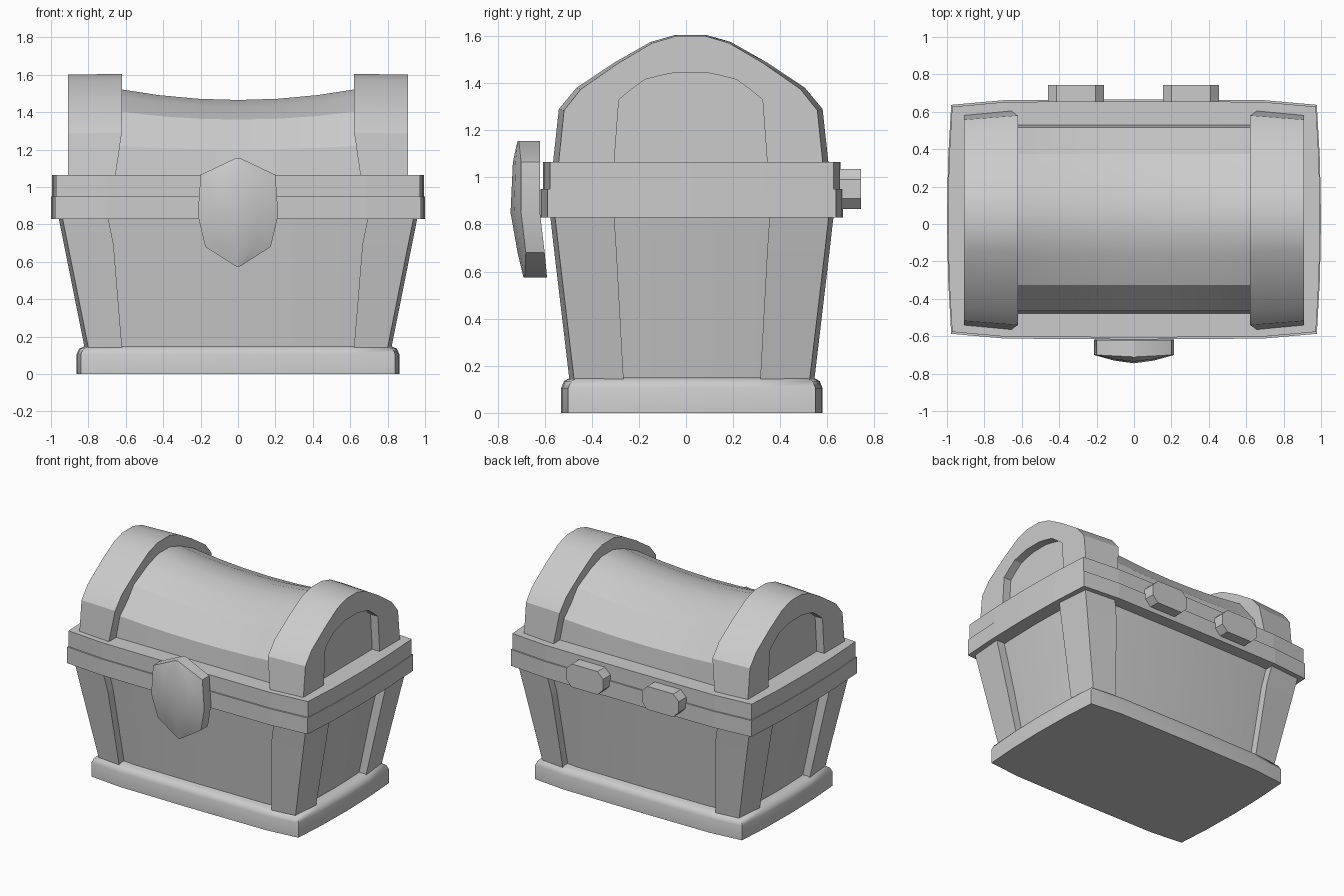
import bpy
import math

cube = bpy.data.objects.get("Cube")
if cube:
    bpy.data.objects.remove(cube)

GREY = (0.6, 0.6, 0.6, 1)
mat = bpy.data.materials.new("plain grey")
mat.use_nodes = True
mat.diffuse_color = GREY
mat.node_tree.nodes["Principled BSDF"].inputs["Base Color"].default_value = GREY

CY = 0.025  # the chest sits slightly behind the centre


def loft(name, rings, smooth=None):
    """Skin a list of equal vertex rings and cap both ends."""
    n = len(rings[0])
    verts = [v for ring in rings for v in ring]
    faces = [(r * n + i, r * n + (i + 1) % n, (r + 1) * n + (i + 1) % n, (r + 1) * n + i)
             for r in range(len(rings) - 1) for i in range(n)]
    faces += [tuple(range(n))[::-1], tuple(range(len(verts) - n, len(verts)))]
    mesh = bpy.data.meshes.new(name)
    mesh.from_pydata(verts, [], faces)
    mesh.materials.append(mat)
    obj = bpy.data.objects.new(name, mesh)
    bpy.context.collection.objects.link(obj)
    bpy.ops.object.select_all(action="DESELECT")
    obj.select_set(True)
    bpy.context.view_layer.objects.active = obj
    bpy.ops.object.mode_set(mode="EDIT")
    bpy.ops.mesh.select_all(action="SELECT")
    bpy.ops.mesh.normals_make_consistent(inside=False)
    bpy.ops.object.mode_set(mode="OBJECT")
    if smooth:
        bpy.ops.object.shade_smooth_by_angle(angle=math.radians(smooth))
    return obj


def bowed(hx, hy, z, bow=0.03):
    """Rectangle whose sides bulge out a little between the corners."""
    quarter = [(hx, 0), (hx - bow * 0.2, hy * 0.5), (hx - bow * 0.75, hy - bow),
               (hx * 0.69, hy - bow * 0.15), (0, hy)]
    half = quarter + [(-x, y) for x, y in quarter[-2::-1]]
    ring = half + [(x, -y) for x, y in half[-2:0:-1]]
    return [(x, y + CY, z) for x, y in ring]


def mirrored(half):
    """Complete an arch profile from its back half, base to crown."""
    return half + [(-y, z) for y, z in half[::-1]]


# Plinth with a softened upper edge
loft("base", [bowed(0.863, 0.555, 0), bowed(0.863, 0.555, 0.105),
              bowed(0.85, 0.543, 0.135), bowed(0.815, 0.515, 0.15)], 50)

# Tapered box between the corner posts
loft("body", [bowed(0.77, 0.475, 0.13), bowed(0.9, 0.555, 0.85)], 30)

# Two rims where lid and box meet
loft("box_rim", [bowed(1.0, 0.642, 0.83), bowed(1.0, 0.642, 0.95)])
loft("lid_rim", [bowed(0.995, 0.632, 0.95), bowed(0.995, 0.632, 1.065)])


# L-shaped corner posts that flare upwards
def post_ring(sx, sy, hx, hy, bx, by, z, t=0.065):
    pts = [(bx, hy), (hx - 0.02, hy - 0.02), (hx, by),
           (hx - t, by), (hx - t - 0.02, hy - t - 0.02), (bx, hy - t)]
    return [(sx * x, sy * y + CY, z) for x, y in pts]


for sx, side in ((1, "left"), (-1, "right")):
    for sy, end in ((-1, "front"), (1, "back")):
        loft(f"{end}_{side}_post", [
            post_ring(sx, sy, 0.82, 0.52, 0.62, 0.29, 0.14),
            post_ring(sx, sy, 0.93, 0.585, 0.665, 0.32, 0.69),
            post_ring(sx, sy, 0.96, 0.602, 0.695, 0.33, 0.84)])

# Barrel lid sagging towards the middle
lid = mirrored([(0.505, 1.06), (0.49, 1.2), (0.35, 1.36), (0.19, 1.43), (0.065, 1.465)])
rings = []
for i in range(-4, 5):
    x = i * 0.2125
    lift = 1 + 0.137 * (x / 0.62) ** 2
    rings.append([(x, y + CY, 1.06 + (z - 1.06) * lift) for y, z in lid])
loft("lid_barrel", rings, 25)

# Arched bands closing each end of the lid
outer = mirrored([(0.585, 1.06), (0.56, 1.29), (0.485, 1.38),
                  (0.32, 1.49), (0.17, 1.575), (0.065, 1.605)])
inner = mirrored([(0.325, 1.06), (0.305, 1.33), (0.25, 1.375),
                  (0.195, 1.415), (0.13, 1.432), (0.065, 1.445)])
for s, side in ((1, "left"), (-1, "right")):
    rings = []
    for (yo, zo), (yi, zi) in zip(outer, inner):
        x_in = 0.62 + 0.035 * max(0, (1.3 - zo) / 0.24)
        rings.append([(s * x_in, yo + 0.02, zo), (s * 0.91, yo * 0.96 + 0.02, zo - 0.005),
                      (s * 0.91, yi + 0.02, zi), (s * x_in, yi + 0.02, zi)])
    loft(f"{side}_lid_arch", rings, 20)

# Shield-shaped lock plate: half width, height, rim y, ridge y, back y
rows = [(0.01, 1.155, -0.71, -0.715, -0.62), (0.2, 1.065, -0.70, -0.735, -0.62),
        (0.215, 0.85, -0.70, -0.745, -0.62), (0.175, 0.68, -0.68, -0.715, -0.6),
        (0.01, 0.575, -0.685, -0.69, -0.59)]
rings = [[(-w, back, z), (-w, rim, z), (-w / 2, (rim + 2 * ridge) / 3, z), (0, ridge, z),
          (w / 2, (rim + 2 * ridge) / 3, z), (w, rim, z), (w, back, z)]
         for w, z, rim, ridge, back in rows]
loft("lock_plate", rings, 40)

# Two hinge plates with cut corners on the back
hinge = [(0.15, 0.04), (0.105, 0.085), (-0.105, 0.085), (-0.15, 0.04),
         (-0.15, -0.04), (-0.105, -0.085), (0.105, -0.085), (0.15, -0.04)]
for cx, side in ((0.305, "left"), (-0.31, "right")):
    loft(f"{side}_hinge", [[(cx + x, y, 0.95 + z) for x, z in hinge] for y in (0.64, 0.742)])
